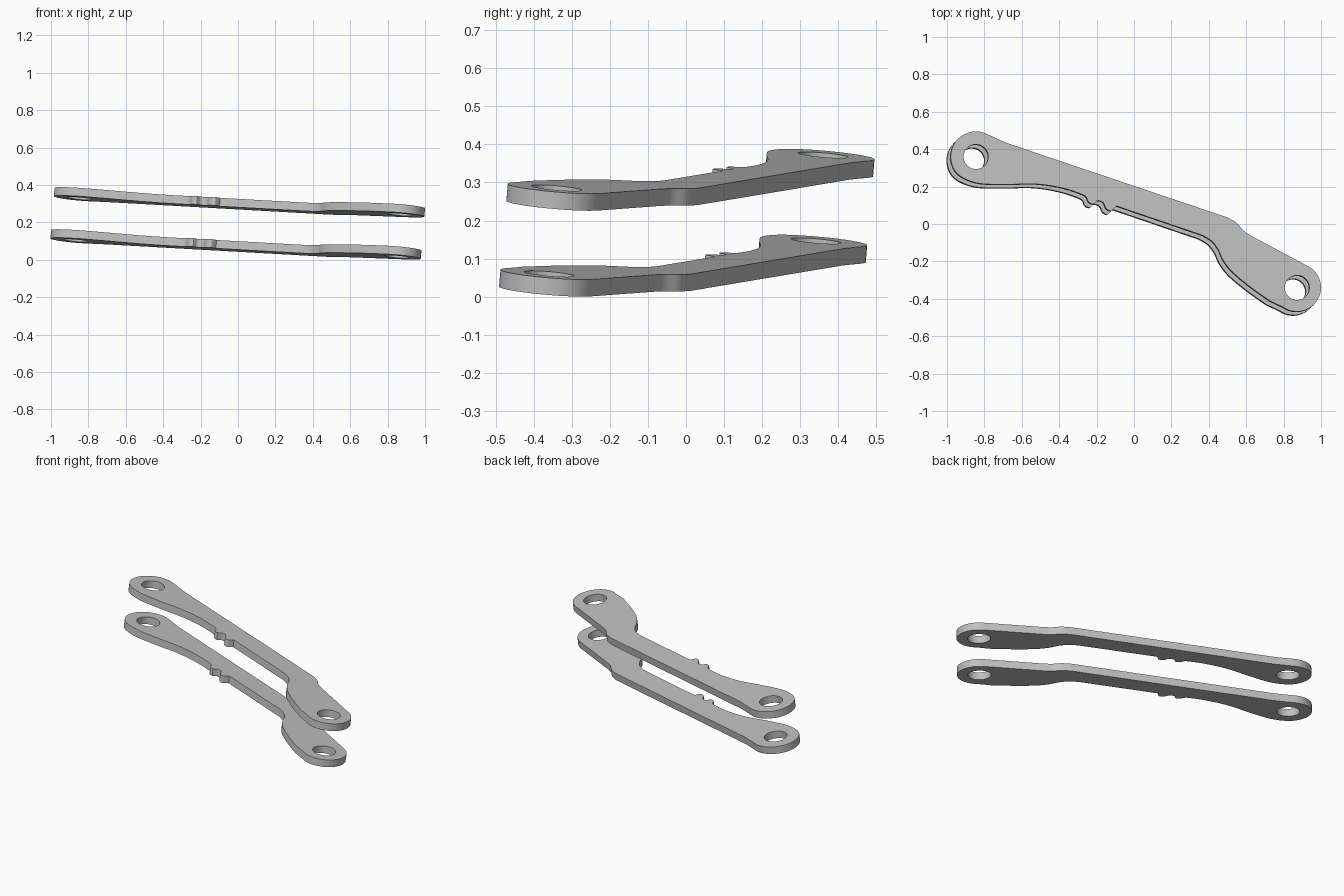
import bpy
import bmesh
from math import cos, sin, radians
from mathutils import Vector

cube = bpy.data.objects.get("Cube")
if cube:
    bpy.data.objects.remove(cube, do_unlink=True)

TILT = 0.085
THICKNESS = 0.045
SPACING = 0.227
TOP_HEIGHT = 0.331
NORMAL = Vector((TILT, TILT, 1)).normalized()

LEFT_EYE = (-0.845, 0.36)
RIGHT_EYE = (0.872, -0.34)
HOLE_RADIUS = 0.066

grey = bpy.data.materials.new("plain grey")
grey.use_nodes = True
grey.diffuse_color = (0.53, 0.53, 0.53, 1)
grey.node_tree.nodes["Principled BSDF"].inputs["Base Color"].default_value = grey.diffuse_color


def arc(centre, radius, start, end, steps):
    """Points along a circular arc, angles in degrees."""
    angles = [radians(start + (end - start) * i / steps) for i in range(steps + 1)]
    return [(centre[0] + radius * cos(a), centre[1] + radius * sin(a)) for a in angles]


def smooth(points, steps=4):
    """Smooth curve running through the given points."""
    pts = [Vector(p) for p in points]
    pts = [pts[0] * 2 - pts[1]] + pts + [pts[-1] * 2 - pts[-2]]
    result = []
    for a, b, c, d in zip(pts, pts[1:], pts[2:], pts[3:]):
        for i in range(steps):
            t = i / steps
            p = 2 * b + (c - a) * t + (2 * a - 5 * b + 4 * c - d) * t ** 2
            p += (3 * b - a - 3 * c + d) * t ** 3
            result.append(tuple(p / 2))
    return result + [tuple(points[-1])]


# Outline sections, joined by straight edges
left_lobe = arc(LEFT_EYE, 0.135, 66, 222, 22)
left_neck = smooth([(-0.92, 0.25), (-0.87, 0.228), (-0.8, 0.214), (-0.66, 0.212), (-0.55, 0.215),
                    (-0.45, 0.206), (-0.35, 0.184), (-0.275, 0.158)])
notches = smooth([(-0.275, 0.158), (-0.255, 0.145), (-0.243, 0.118), (-0.217, 0.107),
                  (-0.195, 0.125), (-0.165, 0.115), (-0.15, 0.085), (-0.125, 0.07),
                  (-0.11, 0.08), (-0.095, 0.097)])
right_neck = smooth([(0.366, -0.06), (0.415, -0.09), (0.45, -0.135), (0.475, -0.19),
                     (0.525, -0.255), (0.62, -0.335), (0.725, -0.41)])
right_lobe = arc(RIGHT_EYE, 0.128, 235, 422, 24)
shoulder = smooth([(0.63, -0.065), (0.585, -0.035), (0.55, 0.005), (0.5, 0.035)])
left_shoulder = smooth([(-0.68, 0.433), (-0.73, 0.455)])

outline = left_lobe + left_neck + notches[1:] + right_neck + right_lobe + shoulder + left_shoulder
holes = [arc(c, HOLE_RADIUS, 0, 360, 36)[:-1] for c in (LEFT_EYE, RIGHT_EYE)]


def add_plate(name, drop):
    """Tilted flat link with an eye at each end, lowered along its own normal."""
    bm = bmesh.new()
    edges = []
    for loop in [outline] + holes:
        verts = [bm.verts.new((x, y, 0)) for x, y in loop]
        edges += [bm.edges.new((v, w)) for v, w in zip(verts, verts[1:] + verts[:1])]
    bmesh.ops.triangle_fill(bm, use_beauty=True, edges=edges, normal=(0, 0, 1))
    # Lay the sheet on the tilted plane, then give it thickness
    for v in bm.verts:
        v.co.z = TOP_HEIGHT - TILT * (v.co.x + v.co.y)
        v.co -= NORMAL * drop
    solid = bmesh.ops.extrude_face_region(bm, geom=bm.faces[:], use_keep_orig=True)
    moved = [g for g in solid["geom"] if isinstance(g, bmesh.types.BMVert)]
    bmesh.ops.translate(bm, verts=moved, vec=-NORMAL * THICKNESS)
    bmesh.ops.recalc_face_normals(bm, faces=bm.faces[:])
    bmesh.ops.dissolve_limit(bm, angle_limit=radians(0.5), verts=bm.verts[:], edges=bm.edges[:])
    bmesh.ops.triangulate(bm, faces=[f for f in bm.faces if len(f.verts) > 4])
    mesh = bpy.data.meshes.new(name)
    bm.to_mesh(mesh)
    bm.free()
    mesh.materials.append(grey)
    plate = bpy.data.objects.new(name, mesh)
    bpy.context.collection.objects.link(plate)
    bpy.ops.object.select_all(action="DESELECT")
    plate.select_set(True)
    bpy.context.view_layer.objects.active = plate
    bpy.ops.object.shade_smooth_by_angle(angle=radians(30))


add_plate("upper_link_plate", 0)
add_plate("lower_link_plate", SPACING)
